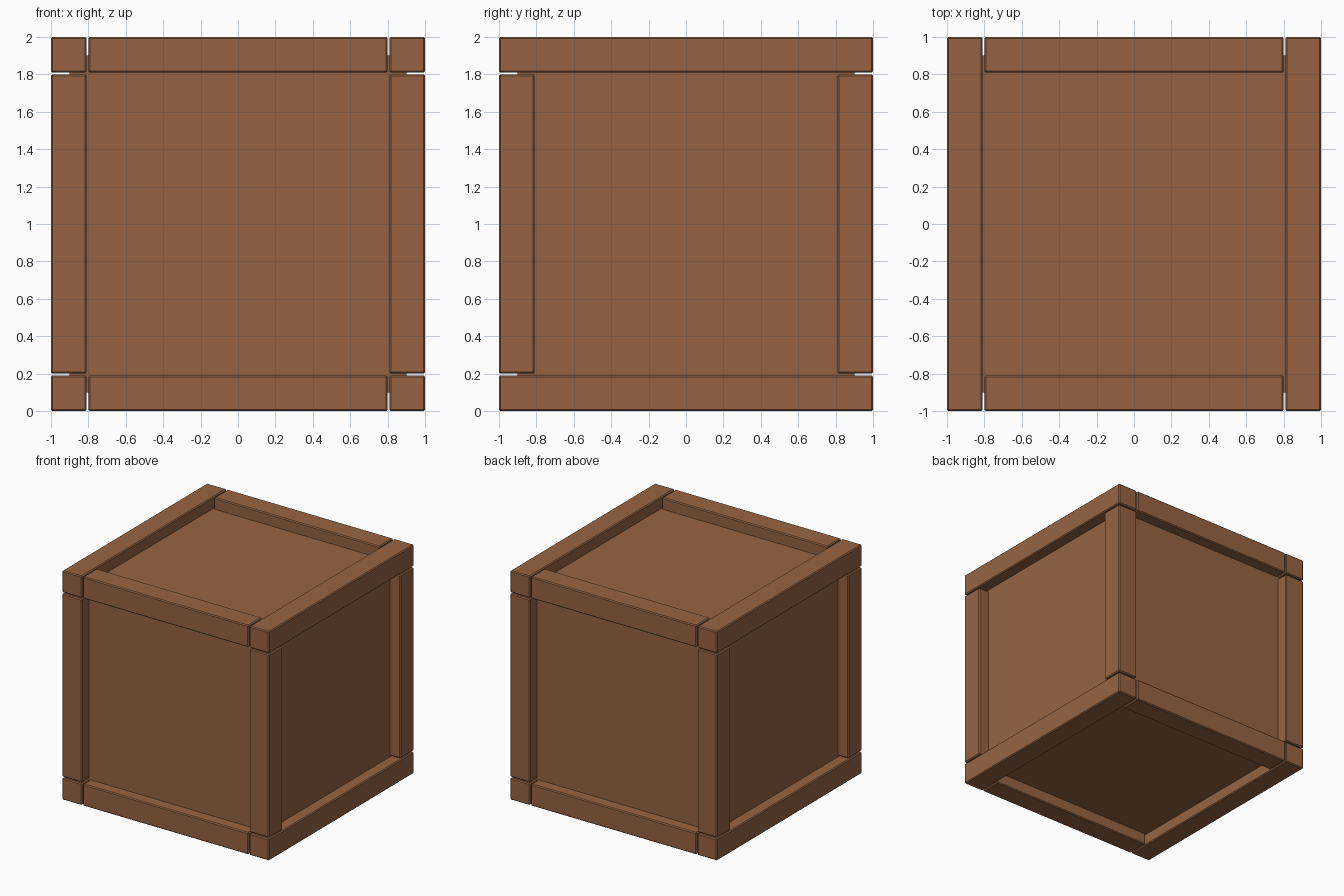
import bpy

if "Cube" in bpy.data.objects:
    bpy.data.objects.remove(bpy.data.objects["Cube"])

wood = bpy.data.materials.new("brown wood")
wood.diffuse_color = (0.305, 0.127, 0.055, 1.0)
wood.use_nodes = True
wood.node_tree.nodes["Principled BSDF"].inputs["Base Color"].default_value = wood.diffuse_color

BEAM = 0.19      # beam thickness
REACH = 0.80     # half length of the beams fitted between others
MID = 1.0 - BEAM / 2
BEVEL = 0.008


def block(name, center, size, bevel=0.0):
    """Axis-aligned wooden block with optional chamfered edges."""
    bpy.ops.mesh.primitive_cube_add(size=1, location=center)
    ob = bpy.context.object
    ob.name = name
    ob.scale = size
    bpy.ops.object.transform_apply(location=False, rotation=False, scale=True)
    ob.data.materials.append(wood)
    if bevel:
        mod = ob.modifiers.new("chamfer", 'BEVEL')
        mod.width = bevel
        mod.segments = 1
    return ob


# Recessed panels: one inner box
block("crate_panels", (0, 0, 1), (1.8, 1.8, 1.8))

for a in (-1, 1):
    side = "left" if a < 0 else "right"
    for b in (-1, 1):
        level = "bottom" if b < 0 else "top"
        end = "front" if b < 0 else "back"
        # Full-length side beams
        block(f"{side}_{level}_beam", (a * MID, 0, 1 + b * MID),
              (BEAM, 2, BEAM), BEVEL)
        # Corner posts between bottom and top frames
        block(f"{side}_{end}_post", (a * MID, b * MID, 1),
              (BEAM, BEAM, 2 * REACH), BEVEL)
        # Cross beams fitted between the side beams
        face = "front" if a < 0 else "back"
        block(f"{face}_{level}_beam", (0, a * MID, 1 + b * MID),
              (2 * REACH, BEAM, BEAM), BEVEL)
